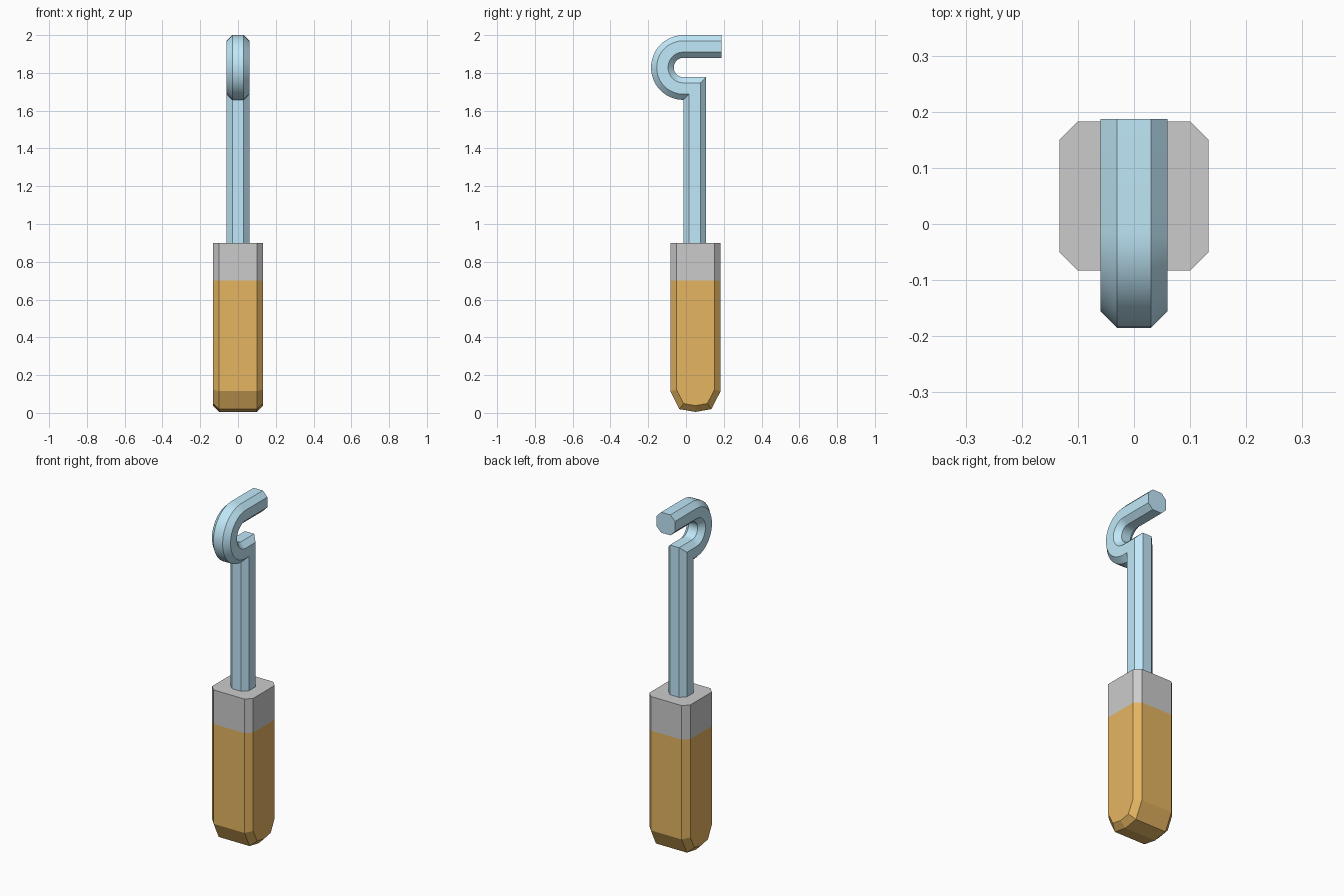
import bpy, bmesh, math
from mathutils import Vector

if "Cube" in bpy.data.objects:
    bpy.data.objects.remove(bpy.data.objects["Cube"])


def offset(path, d):
    """Mitred sideways offset of an open (y, z) path."""
    pts = [Vector(p) for p in path]
    segs = [(b - a).normalized() for a, b in zip(pts, pts[1:])]
    norms = [Vector((-s.y, s.x)) for s in segs]
    out = []
    for i, p in enumerate(pts):
        a, b = norms[max(i - 1, 0)], norms[min(i, len(norms) - 1)]
        out.append(p + (a + b) * (d / (1 + a.dot(b))))
    return out


def sweep(name, path, section, closed, color=None):
    """Sweep an (x, offset) section along a path lying in the y-z plane."""
    bm = bmesh.new()
    strips = [[bm.verts.new((x, *p)) for p in offset(path, d)] for x, d in section]
    pairs = list(zip(strips, strips[1:]))
    if closed:
        pairs.append((strips[-1], strips[0]))
        for end in (0, -1):
            bm.faces.new([s[end] for s in strips])
    else:
        # side faces and top of a solid whose outline is the path
        bm.faces.new(strips[0])
        bm.faces.new(strips[-1])
        bm.faces.new([s[0] for s in strips] + [s[-1] for s in reversed(strips)])
    for a, b in pairs:
        for i in range(len(path) - 1):
            bm.faces.new((a[i], a[i + 1], b[i + 1], b[i]))
    bmesh.ops.recalc_face_normals(bm, faces=bm.faces)
    mesh = bpy.data.meshes.new(name)
    bm.to_mesh(mesh)
    bm.free()
    obj = bpy.data.objects.new(name, mesh)
    bpy.context.collection.objects.link(obj)
    if color:
        mat = bpy.data.materials.new(name + "_color")
        mat.diffuse_color = (*color, 1)
        mat.use_nodes = True
        mat.node_tree.nodes["Principled BSDF"].inputs["Base Color"].default_value = mat.diffuse_color
        mesh.materials.append(mat)
    return obj


def octagon(half, flat):
    """Square section with cut corners."""
    return [(half, -flat), (half, flat), (flat, half), (-flat, half),
            (-half, flat), (-half, -flat), (-flat, -half), (flat, -half)]


# Wooden handle: pointed outline with bevelled sides
outline = [(-0.083, 0.7), (-0.083, 0.115), (-0.035, 0.02), (0.05, 0.005),
           (0.135, 0.02), (0.183, 0.115), (0.183, 0.7)]
sides = [(-0.133, 0.033), (-0.1, 0), (0.1, 0), (0.133, 0.033)]
sweep("handle", outline, sides, False, (0.78, 0.46, 0.12))

# Grey collar
sweep("collar", [(0.05, 0.7), (0.05, 0.9)], octagon(0.133, 0.1), True)

# Metal shaft with a sharp bend, a half circle and a straight tip
cy, cz, r = -0.0135, 1.8285, 0.1115
arc = [(cy - r * math.sin(t), cz - r * math.cos(t))
       for t in (math.pi * i / 24 for i in range(25))]
shaft = [(0.0465, 0.9), (0.0465, cz - r)] + arc + [(0.187, cz + r)]
hook = sweep("hook_shaft", shaft, octagon(0.06, 0.03), True, (0.53, 0.81, 0.95))
bpy.context.view_layer.objects.active = hook
hook.select_set(True)
bpy.ops.object.shade_smooth_by_angle(angle=math.radians(30))
